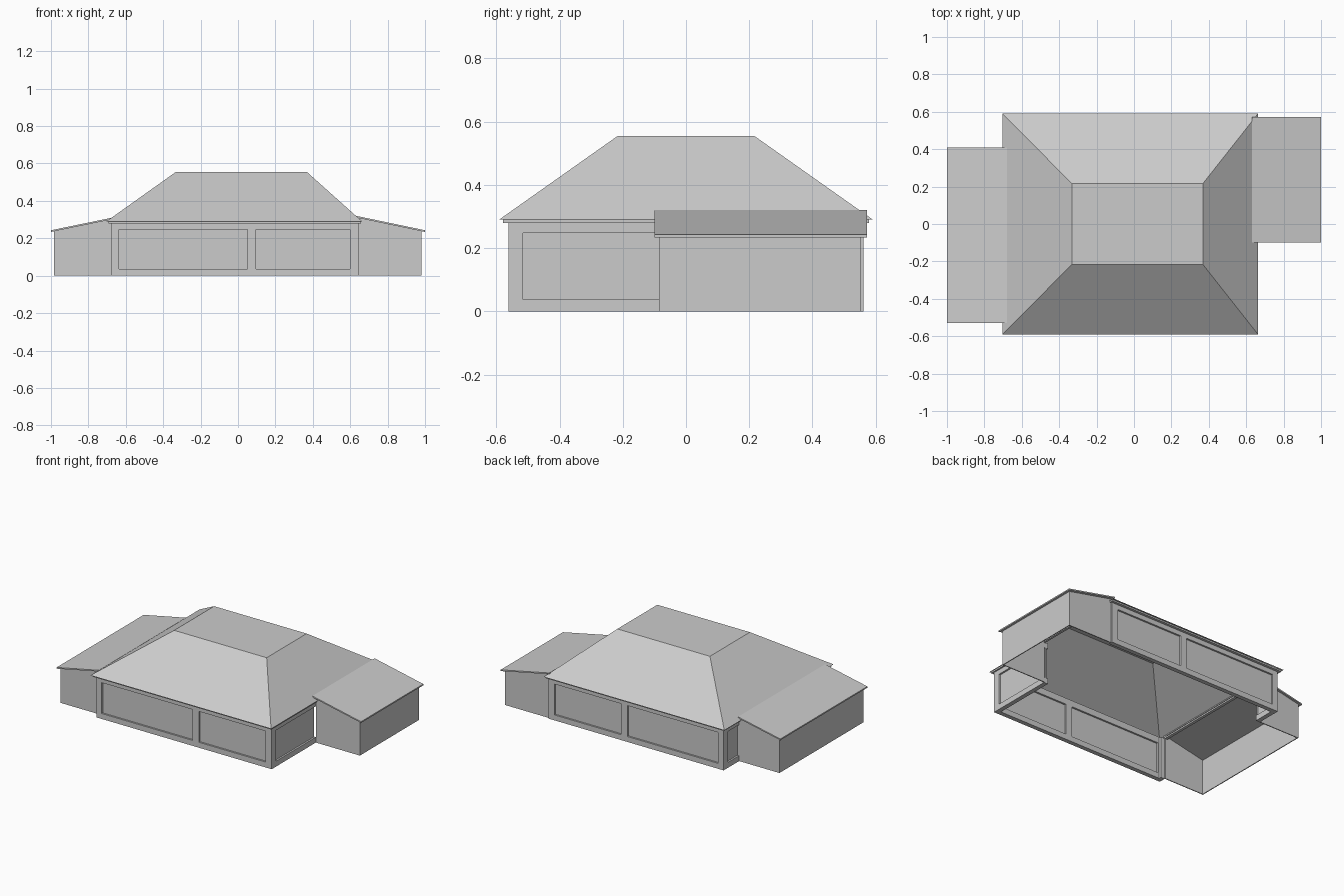
import bpy, bmesh
from mathutils import Vector

if "Cube" in bpy.data.objects:
    bpy.data.objects.remove(bpy.data.objects["Cube"])

GREY = (0.6, 0.6, 0.6, 1)
grey = bpy.data.materials.new("plain_grey")
grey.use_nodes = True
grey.diffuse_color = GREY
grey.node_tree.nodes["Principled BSDF"].inputs["Base Color"].default_value = GREY


def finish(name, bm):
    bmesh.ops.recalc_face_normals(bm, faces=bm.faces)
    mesh = bpy.data.meshes.new(name)
    bm.to_mesh(mesh)
    bm.free()
    mesh.materials.append(grey)
    obj = bpy.data.objects.new(name, mesh)
    bpy.context.collection.objects.link(obj)
    return obj


def add_box(bm, low, high):
    low, high = Vector(low), Vector(high)
    verts = bmesh.ops.create_cube(bm, size=1)["verts"]
    for v in verts:
        v.co = (low + high) / 2 + v.co * (high - low)


def add_slab(bm, profile, y0, y1):
    """Extrude an xz outline from y0 to y1."""
    face = bm.faces.new([bm.verts.new((x, y0, z)) for x, z in profile])
    new = bmesh.ops.extrude_face_region(bm, geom=[face])["geom"]
    moved = [g for g in new if isinstance(g, bmesh.types.BMVert)]
    bmesh.ops.translate(bm, verts=moved, vec=(0, y1 - y0, 0))


# Main body dimensions
X0, X1, Y = -0.678, 0.648, 0.562
WALL_TOP, SILL, HEAD = 0.285, 0.037, 0.248
THICK, PANE = 0.03, 0.006


def panelled_wall(name, axis, outer, inward, breaks):
    """Wall of alternating posts and recessed panels along one axis."""
    bm = bmesh.new()

    def piece(a, b, z0, z1, d0, d1):
        d0, d1 = sorted((outer + inward * d0, outer + inward * d1))
        if axis == "x":
            add_box(bm, (a, d0, z0), (b, d1, z1))
        else:
            add_box(bm, (d0, a, z0), (d1, b, z1))

    for i, (a, b) in enumerate(zip(breaks, breaks[1:])):
        if i % 2 == 0:
            piece(a, b, 0, WALL_TOP, 0, THICK)
        else:
            piece(a, b, 0, SILL, 0, THICK)
            piece(a, b, HEAD, WALL_TOP, 0, THICK)
            mid = (THICK - PANE) / 2
            piece(a, b, SILL, HEAD, mid, mid + PANE)
    finish(name, bm)


# Long walls, two panels each
long_breaks = [X0, -0.637, 0.05, 0.097, 0.6, X1]
panelled_wall("front_wall", "x", -Y, 1, long_breaks)
panelled_wall("back_wall", "x", Y, -1, long_breaks)

# Short walls, open where the side wings join
panelled_wall("left_wall", "y", X1, -1, [-Y + THICK, -0.515, -0.085])
panelled_wall("right_wall_front", "y", X0, 1, [-Y + THICK, -0.515])
panelled_wall("right_wall_back", "y", X0, 1, [0.39, 0.395, 0.515, Y - THICK])

# Hipped main roof with a flat top
bm = bmesh.new()
rings = []
for xa, xb, y, z in [(-0.703, 0.663, 0.59, 0.291), (-0.332, 0.368, 0.216, 0.555)]:
    rings.append([bm.verts.new(c) for c in
                  [(xa, -y, z), (xb, -y, z), (xb, y, z), (xa, y, z)]])
eave, crown = rings
bm.faces.new(crown)
for i in range(4):
    j = (i + 1) % 4
    bm.faces.new([eave[i], eave[j], crown[j], crown[i]])
finish("main_roof", bm)

# Eave boards under the roof edge
bm = bmesh.new()
EX0, EX1, EY, EZ0, EZ1 = -0.693, 0.658, 0.579, 0.28, 0.291
for s in (-1, 1):
    ya, yb = sorted((s * EY, s * (Y - THICK)))
    add_box(bm, (EX0, ya, EZ0), (EX1, yb, EZ1))
inner = Y - THICK
add_box(bm, (EX0, -inner, EZ0), (X0 + 0.005, inner, EZ1))
add_box(bm, (X1 - 0.005, -inner, EZ0), (EX1, inner, EZ1))
finish("eave_boards", bm)


def wing(side, inner_x, outer_x, y0, y1, roof_x, roof_z, roof_y0, roof_y1):
    """Lean-to wing: three thin walls and a sloping roof slab."""
    s = 1 if outer_x > 0 else -1
    edge_x, edge_z, depth, t = s, 0.243, 0.009, 0.006

    def under(x):
        f = (x - edge_x) / (roof_x - edge_x)
        return edge_z + f * (roof_z - edge_z) - depth / 2

    bm = bmesh.new()
    outline = [(inner_x, 0), (outer_x, 0), (outer_x, under(outer_x)),
               (inner_x, under(inner_x))]
    add_slab(bm, outline, y0, y0 + t)
    add_slab(bm, outline, y1 - t, y1)
    end_x = outer_x - s * t
    add_slab(bm, [(end_x, 0), (outer_x, 0), (outer_x, under(outer_x)),
                  (end_x, under(end_x))], y0 + t, y1 - t)
    finish(side + "_wing_walls", bm)

    bm = bmesh.new()
    add_slab(bm, [(edge_x, edge_z - depth), (edge_x, edge_z),
                  (roof_x, roof_z), (roof_x, roof_z - depth)], roof_y0, roof_y1)
    finish(side + "_wing_roof", bm)


wing("left", X1, 0.981, -0.085, 0.553, 0.632, 0.32, -0.1, 0.573)
wing("right", X0, -0.983, -0.515, 0.395, -0.68, 0.309, -0.53, 0.41)
